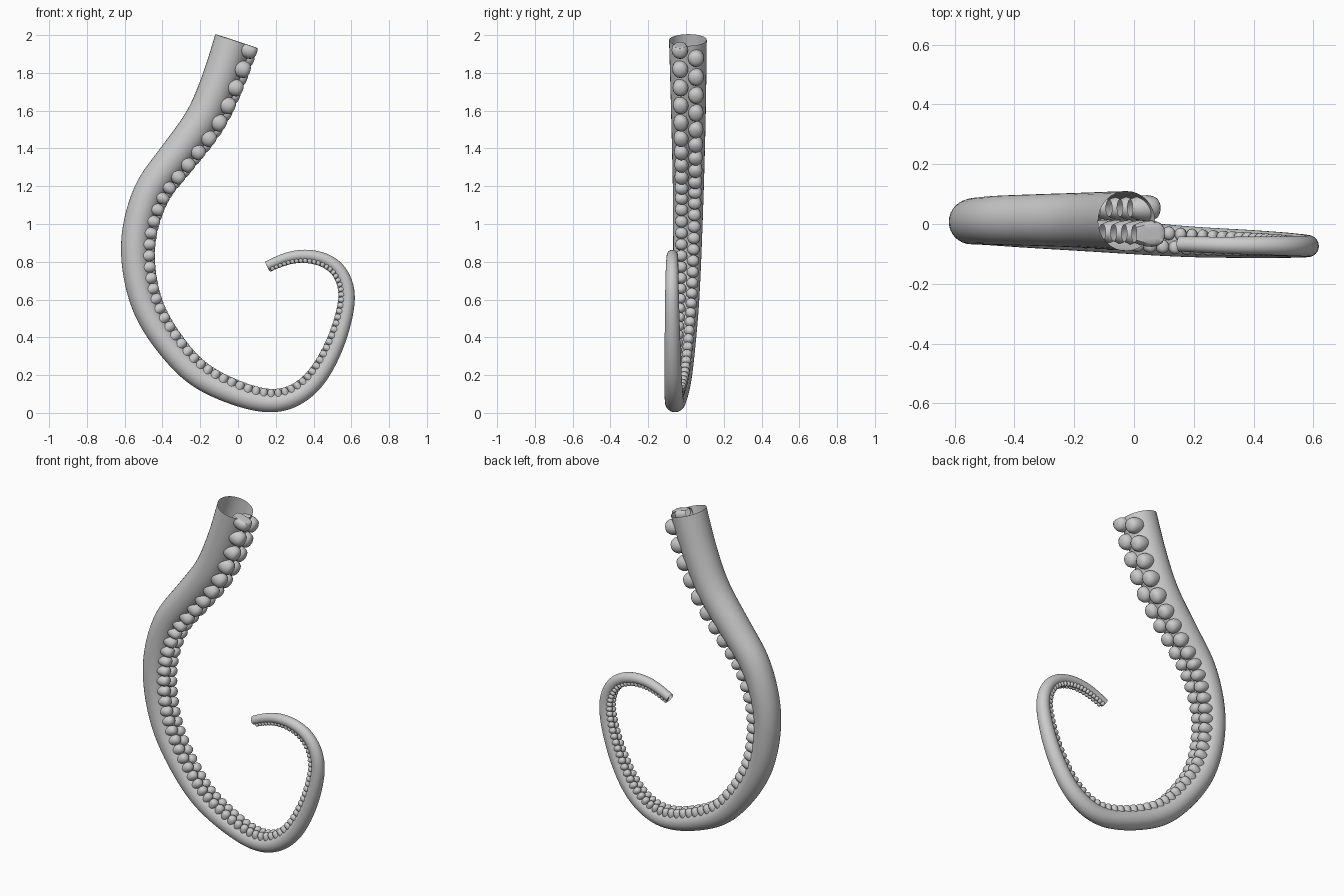
import bpy, bmesh, math
from mathutils import Vector

if "Cube" in bpy.data.objects:
    bpy.data.objects.remove(bpy.data.objects["Cube"])

# Centre line of the arm, from the thick top end to the thin tip (x, y, z)
PATH = [Vector(p) for p in [
    (-.025, .010, 1.974), (-.095, .012, 1.766), (-.190, .013, 1.555),
    (-.345, .013, 1.346), (-.476, .012, 1.163), (-.545, .008, .890),
    (-.502, .000, .590), (-.363, -.015, .348), (-.168, -.032, .165),
    (.159, -.058, .052), (.370, -.066, .126), (.512, -.071, .340),
    (.585, -.074, .600), (.552, -.074, .742), (.474, -.073, .812),
    (.360, -.072, .838), (.257, -.070, .824), (.153, -.067, .778)]]
R_TOP, R_TIP = .100, .025
N = 400


def smooth_path(pts):
    """Catmull-Rom through the points, resampled evenly and relaxed."""
    ext = [2 * pts[0] - pts[1]] + pts + [2 * pts[-1] - pts[-2]]
    dense = []
    for a, b, c, d in zip(ext, ext[1:], ext[2:], ext[3:]):
        for k in range(60):
            t = k / 60
            dense.append(.5 * (2 * b + (c - a) * t + (2 * a - 5 * b + 4 * c - d) * t**2
                               + (3 * b - a - 3 * c + d) * t**3))
    dense.append(pts[-1].copy())
    run = [0]
    for a, b in zip(dense, dense[1:]):
        run.append(run[-1] + (b - a).length)
    out, j = [], 0
    for i in range(N + 1):
        s = run[-1] * i / N
        while j < len(run) - 2 and run[j + 1] < s:
            j += 1
        out.append(dense[j].lerp(dense[j + 1], (s - run[j]) / (run[j + 1] - run[j])))
    for _ in range(50):
        out = [out[0]] + [(out[i - 1] + 2 * out[i] + out[i + 1]) / 4
                          for i in range(1, N)] + [out[-1]]
    return out, run[-1]


LINE, LENGTH = smooth_path(PATH)


def radius(s):
    return R_TOP + (R_TIP - R_TOP) * s / LENGTH


def place(s, side, height):
    """Map (distance along, sideways, towards inner curve) to space."""
    f = min(max(s / LENGTH, 0), 1) * N
    i = min(int(f), N - 1)
    p = LINE[i].lerp(LINE[i + 1], f - i)
    t = (LINE[min(i + 2, N)] - LINE[max(i - 1, 0)]).normalized()
    t2 = (LINE[min(i + 3, N)] - LINE[max(i, 0)]).normalized()
    t = t.lerp(t2, f - i).normalized()
    n = Vector((-t.z, 0, t.x)).normalized()
    b = t.cross(n)
    if b.y < 0:
        b = -b
    return p + b * side + n * height


def skin(bm, rings):
    """Join equal rings of vertices with quads."""
    for r0, r1 in zip(rings, rings[1:]):
        for k in range(len(r0)):
            m = (k + 1) % len(r0)
            bm.faces.new((r0[k], r0[m], r1[m], r1[k]))


def finish(bm, name):
    bmesh.ops.recalc_face_normals(bm, faces=bm.faces)
    me = bpy.data.meshes.new(name)
    bm.to_mesh(me)
    bm.free()
    ob = bpy.data.objects.new(name, me)
    bpy.context.collection.objects.link(ob)
    bpy.ops.object.select_all(action='DESELECT')
    ob.select_set(True)
    bpy.context.view_layer.objects.active = ob
    bpy.ops.object.shade_smooth_by_angle(angle=math.radians(45))


# Tapered open tube
bm = bmesh.new()
rings = []
for i in range(161):
    s = LENGTH * i / 160
    r = radius(s)
    rings.append([bm.verts.new(place(s, r * math.cos(a), r * math.sin(a)))
                  for a in (k * math.tau / 32 for k in range(32))])
skin(bm, rings)
finish(bm, "arm_tube")

# Sucker profile: (radius, height) in units of the local arm radius
PROFILE = [(.30, .35), (.38, .55), (.43, .80), (.44, .98),
           (.41, 1.16), (.34, 1.30), (.22, 1.37), (.10, 1.40)]


def add_sucker(bm, s, side):
    r = radius(s)
    rings = []
    for pr, ph in PROFILE:
        ring = []
        for k in range(16):
            a = k * math.tau / 16
            # clamped at both ends, so the end suckers are cut flat
            along = min(max(s + r * pr * 1.04 * math.cos(a), 0), LENGTH)
            ring.append(bm.verts.new(place(along, r * (side + pr * math.sin(a)), r * ph)))
        rings.append(ring)
    skin(bm, rings)
    bm.faces.new(rings[-1])


# Two staggered rows of suckers along the inner curve
bm = bmesh.new()
for side, start in ((-.43, .025), (.43, .07)):
    s = start
    while s < LENGTH:
        add_sucker(bm, s, side)
        s += radius(s) * (.88 + .18 * max(0, 1 - s / 1.2))
finish(bm, "suckers")
